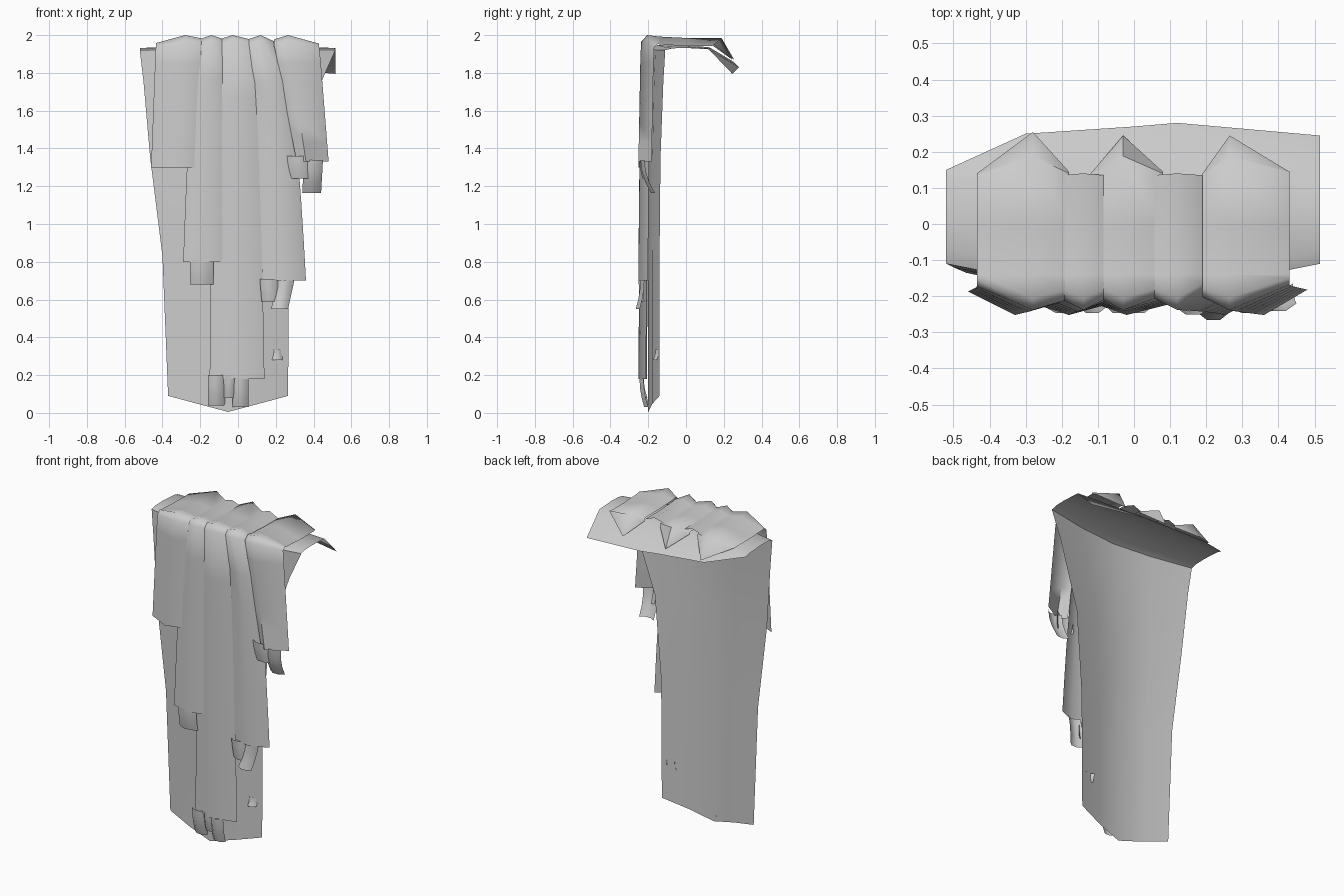
import bpy, bmesh, math

if "Cube" in bpy.data.objects:
    bpy.data.objects.remove(bpy.data.objects["Cube"])

grey = bpy.data.materials.new("plain_grey")
grey.use_nodes = True
grey.diffuse_color = (0.6, 0.6, 0.6, 1)
grey.node_tree.nodes["Principled BSDF"].inputs["Base Color"].default_value = (0.6, 0.6, 0.6, 1)


def lerp(a, b, t):
    return a + (b - a) * t


def sheet(name, rows):
    """Single-sided cloth from rows of points, running from the back over the top and down."""
    bm = bmesh.new()
    grid = [[bm.verts.new(p) for p in row] for row in rows]
    for a, b in zip(grid, grid[1:]):
        for i in range(len(a) - 1):
            bm.faces.new((a[i], b[i], b[i + 1], a[i + 1]))
    mesh = bpy.data.meshes.new(name)
    bm.to_mesh(mesh)
    bm.free()
    mesh.materials.append(grey)
    obj = bpy.data.objects.new(name, mesh)
    bpy.context.collection.objects.link(obj)
    bpy.ops.object.select_all(action="DESELECT")
    obj.select_set(True)
    bpy.context.view_layer.objects.active = obj
    bpy.ops.object.shade_smooth_by_angle(angle=math.radians(60))


# Backing sheet: left x, right x, then y and z at the edges and at the middle
backing_rows = [
    (-0.52, 0.515, 0.12, 1.925, 0.125, 1.935),
    (-0.52, 0.515, 0.00, 1.932, 0.00, 1.948),
    (-0.52, 0.515, -0.07, 1.93, -0.15, 1.948),
    (-0.52, 0.515, -0.11, 1.92, -0.19, 1.925),
    (-0.50, 0.44, -0.12, 1.75, -0.195, 1.75),
    (-0.465, 0.31, -0.135, 1.35, -0.20, 1.35),
    (-0.40, 0.27, -0.14, 0.83, -0.20, 0.83),
    (-0.37, 0.265, -0.14, 0.09, -0.20, 0.005),
]
rows = [[(-0.52, 0.15, 1.915), (-0.3, 0.25, 1.86), (0, 0.27, 1.84),
         (0.12, 0.28, 1.83), (0.515, 0.245, 1.795)]]
for left, right, ye, ze, yc, zc in backing_rows:
    row = []
    for u in (-1, -0.5, 0, 0.5, 1):
        x = lerp(left, right, (u + 1) / 2)
        row.append((x, lerp(yc, ye, abs(u) ** 1.5), lerp(zc, ze, abs(u))))
    rows.append(row)
sheet("backing_sheet", rows)


def strip(name, top, bottom, drops, length_z, ease=1.0, tip=None):
    """Pleated strip with one central ridge; drops sink its two edges below the ridge."""
    sink = (drops[0], 0, drops[1])
    rows = []
    if tip:
        # Triangular point drooping over the back
        rows.append([(top[0], 0.14, 1.945), (top[1], tip, 1.87), (top[2], 0.145, 1.95)])
        back = (0.13, 0.188, 0.14)
    else:
        back = (0.135, 0.14, 0.135)
    rows.append([(x, y, 1.985 - 0.6 * s) for x, y, s in zip(top, back, sink)])
    for y, z in ((0.0, 1.985), (-0.14, 1.992)):
        rows.append([(x, y, z - 0.6 * s) for x, s in zip(top, sink)])
    rows.append([(x, -0.205 + 0.8 * s, 2.0 - 0.65 * s) for x, s in zip(top, sink)])
    rows.append([(x, -0.238 + s, 1.965 - 0.4 * s) for x, s in zip(top, sink)])
    for k in range(1, 7):
        t = k / 6
        rows.append([(lerp(a, b, t ** ease), -0.24 - 0.012 * t + s, lerp(1.96, length_z, t))
                     for a, b, s in zip(top, bottom, sink)])
    sheet(name, rows)


strip("right_outer_strip", (-0.435, -0.28, -0.18), (-0.46, -0.33, -0.22),
      (0.065, 0.03), 1.3, tip=0.255)
strip("right_inner_strip", (-0.21, -0.14, -0.08), (-0.29, -0.18, -0.07),
      (0.035, 0.03), 0.8, ease=0.5)
strip("middle_strip", (-0.12, -0.03, 0.08), (-0.15, -0.02, 0.14),
      (0.045, 0.04), 0.18, ease=0.5, tip=0.245)
strip("left_inner_strip", (0.05, 0.12, 0.19), (0.13, 0.25, 0.36),
      (0.035, 0.05), 0.7, ease=0.4)
strip("left_outer_strip", (0.19, 0.265, 0.43), (0.31, 0.36, 0.48),
      (0.035, 0.07), 1.33, tip=0.245)


def leaf(name, x0, x1, z0, z1, y_top, y_low, lean=0.0):
    """Small curled tab hanging from z1 to z0, shifted sideways by lean."""
    rows = []
    for k in range(4):
        t = k / 3
        row = []
        for u in (-1, -0.4, 0.4, 1):
            x = lerp(x0, x1, (u + 1) / 2) + lean * t
            row.append((x, lerp(y_top, y_low, t * t) + 0.025 * u * u, lerp(z1, z0, t)))
        rows.append(row)
    sheet(name, rows)


# Curled tabs at the strip ends
leaf("left_outer_tab_a", 0.26, 0.38, 1.24, 1.36, -0.25, -0.235, 0.01)
leaf("left_outer_tab_b", 0.35, 0.45, 1.165, 1.34, -0.245, -0.19, -0.01)
leaf("right_inner_tab", -0.255, -0.13, 0.68, 0.81, -0.25, -0.235)
leaf("left_inner_tab_a", 0.115, 0.21, 0.59, 0.71, -0.255, -0.245, 0.01)
leaf("left_inner_tab_b", 0.21, 0.30, 0.55, 0.71, -0.245, -0.27, -0.035)
leaf("middle_tab_a", -0.16, -0.07, 0.04, 0.2, -0.25, -0.22)
leaf("middle_tab_b", -0.08, -0.01, 0.08, 0.2, -0.25, -0.23)
leaf("middle_tab_c", -0.03, 0.055, 0.03, 0.18, -0.25, -0.225)
leaf("loose_tab", 0.175, 0.235, 0.28, 0.335, -0.165, -0.18)
